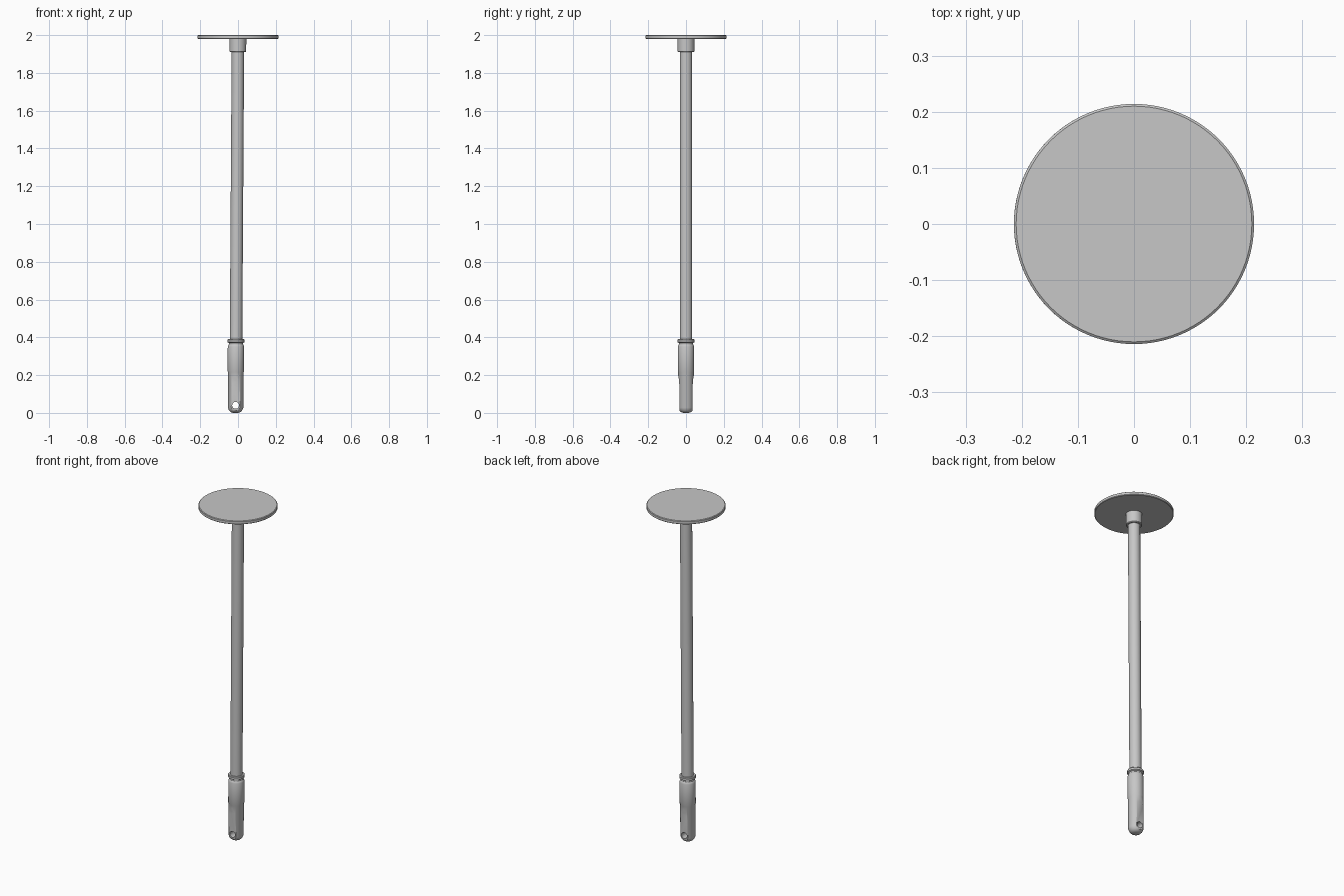
import bpy
import bmesh
import math
from mathutils import Matrix

cube = bpy.data.objects.get("Cube")
if cube:
    bpy.data.objects.remove(cube, do_unlink=True)

metal = bpy.data.materials.new("grey metal")
metal.use_nodes = True
metal.diffuse_color = (0.57, 0.57, 0.57, 1)
metal.node_tree.nodes["Principled BSDF"].inputs["Base Color"].default_value = metal.diffuse_color


def finish(name, bm):
    bmesh.ops.recalc_face_normals(bm, faces=bm.faces)
    mesh = bpy.data.meshes.new(name)
    bm.to_mesh(mesh)
    bm.free()
    mesh.materials.append(metal)
    obj = bpy.data.objects.new(name, mesh)
    bpy.context.collection.objects.link(obj)
    return obj


def lathe(name, profile, sides=48):
    """Closed solid turned about z from (radius, height) points."""
    bm = bmesh.new()
    rings = []
    for r, z in profile:
        rings.append([bm.verts.new((r * math.cos(a), r * math.sin(a), z))
                      for a in (2 * math.pi * i / sides for i in range(sides))])
    for low, high in zip(rings, rings[1:]):
        for i in range(sides):
            j = (i + 1) % sides
            bm.faces.new((low[i], low[j], high[j], high[i]))
    bm.faces.new(rings[0])
    bm.faces.new(rings[-1])
    return finish(name, bm)


def flat_cutter(side):
    """Wedge that shaves one tapered flat off the socket."""
    bm = bmesh.new()
    outline = [(0.033, -0.02), (0.036, 0.17), (0.045, 0.215), (0.1, 0.215), (0.1, -0.02)]
    face = bm.faces.new([bm.verts.new((-0.1, side * y, z)) for y, z in outline])
    new = bmesh.ops.extrude_face_region(bm, geom=[face])["geom"]
    bmesh.ops.translate(bm, vec=(0.2, 0, 0),
                        verts=[g for g in new if isinstance(g, bmesh.types.BMVert)])
    return finish("flat_cutter", bm)


def hole_cutter():
    bm = bmesh.new()
    bmesh.ops.create_cone(bm, cap_ends=True, segments=32, radius1=0.018, radius2=0.018, depth=0.2,
                          matrix=Matrix.Translation((0, 0, 0.04)) @ Matrix.Rotation(math.pi / 2, 4, 'X'))
    return finish("hole_cutter", bm)


def select(obj):
    bpy.ops.object.select_all(action='DESELECT')
    obj.select_set(True)
    bpy.context.view_layer.objects.active = obj


# Socket at the foot, with rounded end, shoulder and retaining ring
socket = lathe("foot_socket", [
    (0.014, 0), (0.026, 0.004), (0.035, 0.013), (0.041, 0.028), (0.0415, 0.215),
    (0.0435, 0.22), (0.0435, 0.35), (0.041, 0.358), (0.038, 0.362), (0.038, 0.37),
    (0.045, 0.374), (0.045, 0.386), (0.042, 0.39)])

# Two flats and a cross pin hole
for cutter in (flat_cutter(1), flat_cutter(-1), hole_cutter()):
    cutter.hide_render = True
    mod = socket.modifiers.new("cut", 'BOOLEAN')
    mod.operation = 'DIFFERENCE'
    mod.solver = 'EXACT'
    mod.object = cutter
    select(socket)
    bpy.ops.object.modifier_apply(modifier=mod.name)
    bpy.data.objects.remove(cutter, do_unlink=True)

# Long pole, top collar and round plate
pole = lathe("pole", [(0.033, 0.38), (0.033, 1.93)])
collar = lathe("top_collar", [(0.041, 1.91), (0.044, 1.914), (0.044, 1.985)])
plate = lathe("round_plate", [(0.211, 1.98), (0.214, 1.983), (0.214, 1.997), (0.21, 2.0)], 96)

# Slight lean of the pole towards the foot
lean = Matrix.Identity(4)
lean[0][2] = 0.0065
lean[0][3] = -0.013
for obj in (socket, pole, collar, plate):
    obj.data.transform(lean)
    select(obj)
    bpy.ops.object.shade_smooth_by_angle(angle=math.radians(30))
